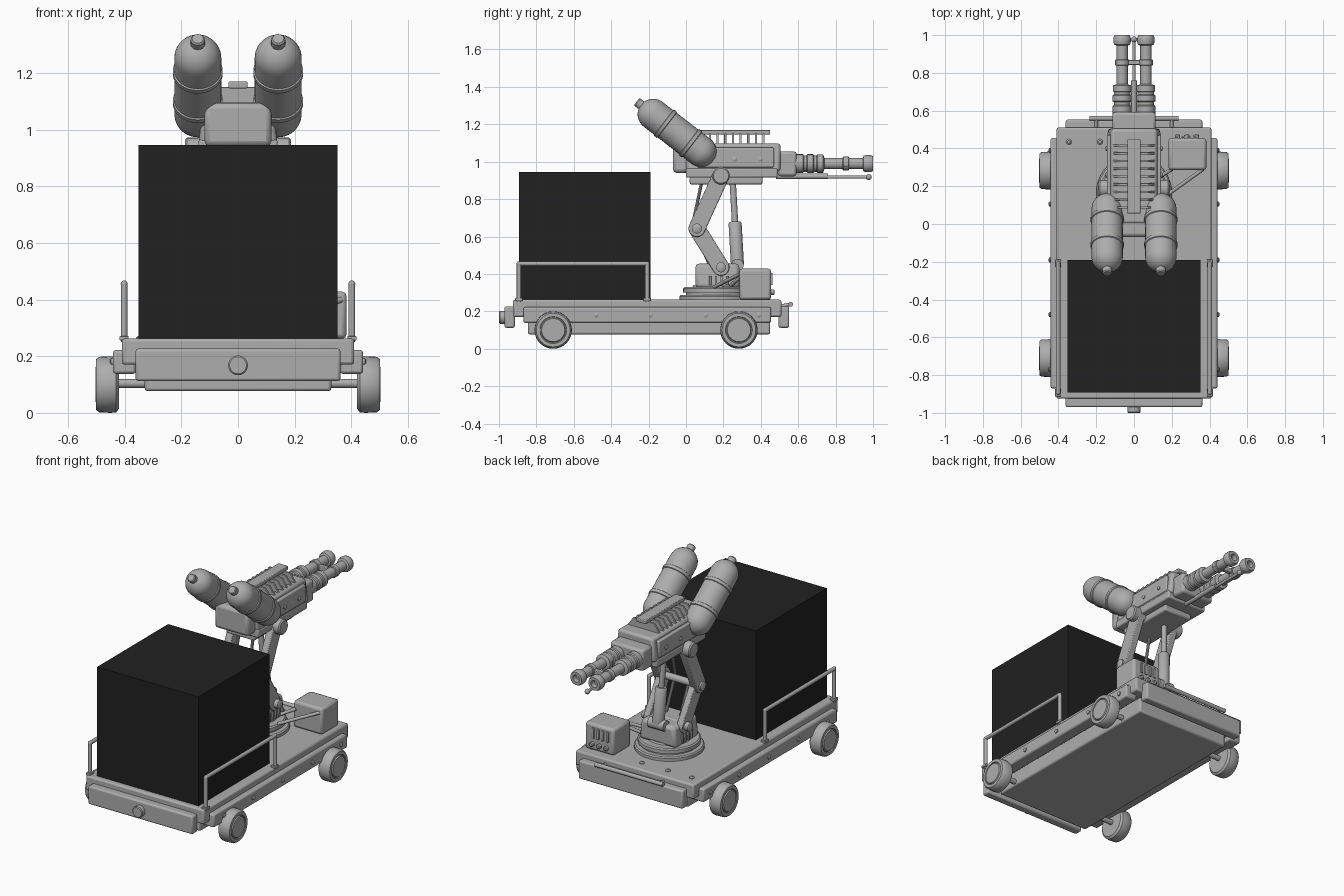
import bpy, bmesh, math
from mathutils import Vector

if "Cube" in bpy.data.objects:
    bpy.data.objects.remove(bpy.data.objects["Cube"])


def material(name, value):
    m = bpy.data.materials.new(name)
    m.diffuse_color = (value, value, value, 1)
    m.use_nodes = True
    m.node_tree.nodes["Principled BSDF"].inputs["Base Color"].default_value = m.diffuse_color
    return m


GREY = material("light grey", 0.42)
BLACK = material("matte black", 0.015)


def finish(name, bm, mat=GREY, bevel=0.0, smooth=True):
    bmesh.ops.recalc_face_normals(bm, faces=bm.faces)
    me = bpy.data.meshes.new(name)
    bm.to_mesh(me)
    bm.free()
    ob = bpy.data.objects.new(name, me)
    bpy.context.collection.objects.link(ob)
    me.materials.append(mat)
    if bevel:
        b = ob.modifiers.new("bevel", 'BEVEL')
        b.width, b.segments, b.limit_method = bevel, 2, 'ANGLE'
    if smooth:
        bpy.ops.object.select_all(action='DESELECT')
        ob.select_set(True)
        bpy.context.view_layer.objects.active = ob
        bpy.ops.object.shade_smooth_by_angle(angle=math.radians(35))
    return ob


def box(name, x, y, z, bevel=0.01, mat=GREY, top=1.0):
    """Box from ranges; top scales the upper face in x."""
    bm = bmesh.new()
    bmesh.ops.create_cube(bm, size=1)
    for v in bm.verts:
        k = top if v.co.z > 0 else 1.0
        v.co = (sum(x) / 2 + v.co.x * (x[1] - x[0]) * k,
                sum(y) / 2 + v.co.y * (y[1] - y[0]),
                sum(z) / 2 + v.co.z * (z[1] - z[0]))
    return finish(name, bm, mat, bevel, bevel > 0)


def lathe(name, start, axis, profile, seg=24):
    """Revolve (distance, radius) pairs about an axis."""
    bm = bmesh.new()
    q = Vector(axis).to_track_quat('Z', 'Y')
    rings = []
    for d, r in profile:
        rings.append([bm.verts.new(Vector(start) + q @ Vector(
            (r * math.cos(t), r * math.sin(t), d)))
            for t in (2 * math.pi * i / seg for i in range(seg))])
    for a, b in zip(rings, rings[1:]):
        for i in range(seg):
            j = (i + 1) % seg
            bm.faces.new((a[i], a[j], b[j], b[i]))
    bm.faces.new(rings[0])
    bm.faces.new(rings[-1])
    return finish(name, bm)


def rod(name, a, b, r, seg=16):
    d = Vector(b) - Vector(a)
    return lathe(name, a, d, [(0, r), (d.length, r)], seg)


def ball(name, c, r):
    bm = bmesh.new()
    bmesh.ops.create_uvsphere(bm, u_segments=16, v_segments=8, radius=r)
    bmesh.ops.translate(bm, verts=bm.verts, vec=c)
    return finish(name, bm)


def link(name, a, b, r, x0, x1):
    """Rounded-end arm plate between two (y, z) points."""
    bm = bmesh.new()
    base = math.atan2(b[1] - a[1], b[0] - a[0])
    pts = []
    for c, off in ((a, math.pi / 2), (b, -math.pi / 2)):
        for i in range(11):
            t = base + off + math.pi * i / 10
            pts.append((c[0] + r * math.cos(t), c[1] + r * math.sin(t)))
    f = bm.faces.new([bm.verts.new((x0, *p)) for p in pts])
    ext = bmesh.ops.extrude_face_region(bm, geom=[f])
    bmesh.ops.translate(bm, vec=(x1 - x0, 0, 0), verts=[
        v for v in ext["geom"] if isinstance(v, bmesh.types.BMVert)])
    return finish(name, bm, bevel=0.005)


# Cart body
box("deck", (-.41, .41), (-.925, .51), (.17, .262))
box("chassis", (-.33, .33), (-.845, .45), (.077, .18))
for y0, y1, n in ((-.97, -.915, "front"), (.495, .552, "rear")):
    box(n + "_bumper", (-.362, .362), (y0, y1), (.112, .227))
lathe("front_hub", (0, -1.0, .168), (0, 1, 0), [(0, .03), (.005, .035), (.04, .035)])
rod("rear_bar", (-.235, .56, .238), (.235, .56, .238), .013)
for x in (-.2, .2):
    rod("rear_bar_bracket", (x, .5, .225), (x, .56, .238), .01)
for x in (-.345, -.18, 0, .345):
    lathe("deck_bolt", (x, .435, .258), (0, 0, 1), [(0, .015), (.008, .015), (.014, .008)], 12)

# Side skirts, wheels and rails
for s in (-1, 1):
    box("side_skirt", sorted((s * .36, s * .442)), (-.87, .455), (.138, .222))
    for y in (-.77, -.48, -.19, .105, .39):
        lathe("skirt_bolt", (s * .438, y, .18), (s, 0, 0), [(0, .013), (.01, .013), (.014, .007)], 12)
    for y in (-.71, .283):
        lathe("wheel", (s * .42, y, .1), (s, 0, 0),
              [(0, .085), (.01, .098), (.03, .1), (.07, .098), (.081, .09),
               (.081, .072), (.075, .07), (.075, .066), (.083, .062)], 32)
    rail = [(s * .402, y, z) for y, z in ((-.893, .25), (-.893, .455), (-.208, .455), (-.208, .25))]
    for a, b in zip(rail, rail[1:]):
        rod("guard_rail", a, b, .012)
    for p in rail[1:3]:
        ball("rail_corner", p, .0125)
    for p in (rail[0], rail[3]):
        box("rail_foot", (p[0] - .016, p[0] + .016), (p[1] - .02, p[1] + .02), (.255, .272), .003)
for y in (-.71, .283):
    rod("axle", (-.44, y, .104), (.44, y, .104), .016)

# Cargo block
box("cargo_block", (-.352, .352), (-.893, -.19), (.262, .946), 0, BLACK)

# Turntable and pedestal
lathe("turntable", (0, .165, .255), (0, 0, 1),
      [(0, .2), (.025, .2), (.032, .193), (.032, .165), (.045, .165), (.045, .18),
       (.068, .18), (.075, .172), (.075, .13), (.085, .125)], 40)
box("pedestal", (-.13, .13), (.05, .285), (.325, .455), .02, top=.88)
for y in (.13, .16, .19, .22):
    for s in (-1, 1):
        box("pedestal_rib", sorted((s * .12, s * .136)), (y - .006, y + .006), (.34, .39), .002)

# Folding arms
low, elbow, high = (.187, .435), (.058, .643), (.187, .925)
for s in (-1, 1):
    x0, x1 = sorted((s * .095, s * .135))
    link("lower_arm", low, elbow, .045, x0, x1)
    x0, x1 = sorted((s * .105, s * .15))
    link("upper_arm", elbow, high, .045, x0, x1)
    for p, r in ((low, .027), (elbow, .027)):
        lathe("arm_pivot", (s * .12, *p), (s, 0, 0), [(0, r), (.04, r), (.045, r * .7)], 16)
    lathe("head_pivot", (s * .1, *high), (s, 0, 0), [(0, .047), (.08, .047), (.087, .04)])
    rod("arm_cable_low", (s * .05, .045, .63), (s * .05, .13, .44), .009, 10)
    rod("arm_cable_high", (s * .05, .035, .66), (s * .05, .09, .92), .009, 10)
for p, r in ((elbow, .022), (high, .03), (low, .025)):
    rod("cross_shaft", (-.12, *p), (.12, *p), r)

# Lifting piston
lathe("piston", (0, .275, .45), (-.024, 0.0 - .024, .42),
      [(0, .035), (.22, .035), (.23, .028), (.23, .017), (.44, .017)])
rod("piston_pivot", (-.055, .275, .447), (.055, .275, .447), .033)

# Control box with vents and struts
box("control_box", (.183, .383), (.285, .455), (.262, .428), .015)
for i in range(4):
    x = .225 + i * .033
    box("vent_slat", (x - .008, x + .008), (.45, .463), (.34, .405), .003)
for x in (.23, .28, .33):
    lathe("control_knob", (x, .45, .302), (0, 1, 0), [(0, .014), (.02, .014), (.024, .009)], 12)
rod("box_strut", (.365, .29, .4), (.17, .15, .33), .01)
rod("box_strut", (.2, .29, .38), (.12, .24, .34), .01)

# Gun housing
box("gun_body", (-.14, .14), (0, .505), (.95, 1.098), .015, top=.86)
box("gun_rear", (-.118, .118), (-.07, .02), (.94, 1.095), .02)
box("gun_underframe", (-.14, .14), (0, .49), (.915, .965), .008)
box("gun_belly", (-.1, .1), (.02, .41), (.878, .92), .01)
box("barrel_block", (-.115, .115), (.49, .592), (.922, 1.055), .015)
for s in (-1, 1):
    box("side_panel", sorted((s * .115, s * .143)), (.06, .47), (.97, 1.075), .006)
    for y in (.26, .4):
        lathe("panel_bolt", (s * .138, y, 1.013), (s, 0, 0), [(0, .013), (.01, .013), (.014, .007)], 12)

# Cooling fins and top bar
for i in range(9):
    y = .087 + i * .041
    box("cooling_fin", (-.118, .118), (y - .006, y + .006), (1.085, 1.15), .002, top=.62)
box("top_bar", (-.034, .034), (.055, .45), (1.146, 1.17), .004)

# Twin barrels
for s in (-1, 1):
    lathe("barrel", (s * .063, .58, .99), (0, 1, 0),
          [(0, .05), (.045, .05), (.05, .044), (.065, .044), (.07, .05), (.1, .05),
           (.105, .044), (.118, .044), (.122, .049), (.153, .049), (.16, .03),
           (.365, .03), (.37, .042), (.383, .046), (.405, .046), (.42, .04),
           (.42, .022), (.39, .02)])
    lathe("barrel_collar", (s * .063, .838, .99), (0, 1, 0), [(0, .033), (.004, .037), (.03, .037), (.034, .033)])
box("barrel_brace", (-.1, .1), (.843, .869), (.975, 1.005), .004)
rod("igniter_rod", (0, .48, .918), (0, .975, .918), .009, 12)
rod("igniter_sleeve", (0, .48, .922), (0, .76, .922), .015, 12)
ball("igniter_tip", (0, .977, .918), .016)

# Slanted gas bottles
R, L = .083, .323
dome = [(R * math.sin(t), R * math.cos(t)) for t in (math.pi / 2 * i / 8 for i in range(8))]
for s in (-1, 1):
    prof = [(-d, r) for d, r in reversed(dome)]
    for b in (.07, .24):
        prof += [(b - .012, R), (b - .009, R + .005), (b + .009, R + .005), (b + .012, R)]
    prof += [(L + d, r) for d, r in dome]
    start, axis = (s * .142, .08, 1.056), Vector((0, -.79, .61))
    lathe("gas_bottle", start, axis, prof, 32)
    lathe("bottle_valve", Vector(start) + axis * (L + .07), axis, [(0, .025), (.036, .025), (.042, .02)], 16)
    rod("bottle_mount", (s * .08, .06, 1.03), (s * .142, .06, 1.06), .03)
